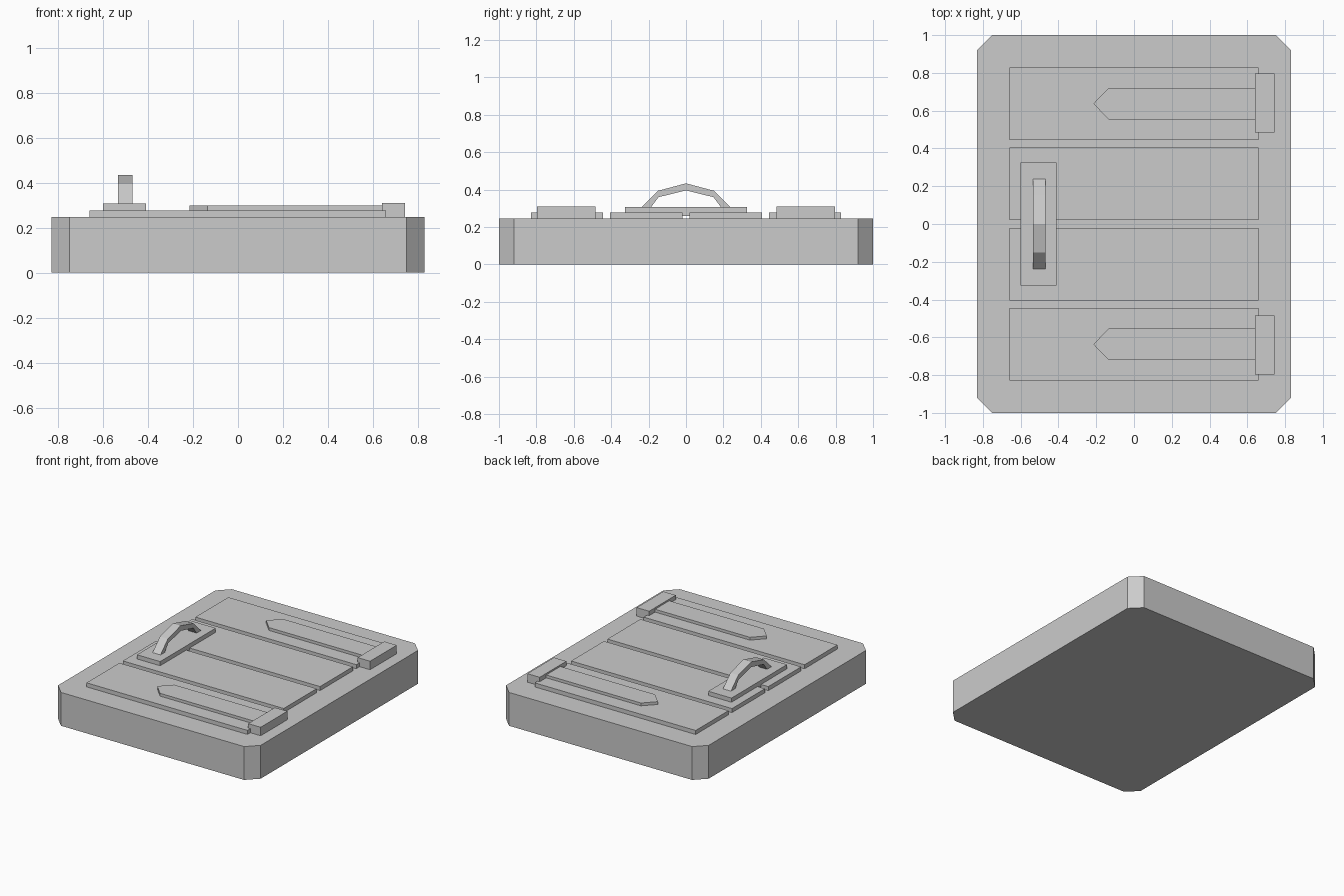
import bpy, bmesh
from mathutils import Vector

if "Cube" in bpy.data.objects:
    bpy.data.objects.remove(bpy.data.objects["Cube"])


def prism(name, outline, direction):
    """Extrude a closed 3D outline along a direction vector."""
    bm = bmesh.new()
    face = bm.faces.new([bm.verts.new(p) for p in outline])
    ext = bmesh.ops.extrude_face_region(bm, geom=[face])
    moved = [g for g in ext["geom"] if isinstance(g, bmesh.types.BMVert)]
    bmesh.ops.translate(bm, verts=moved, vec=Vector(direction))
    bmesh.ops.recalc_face_normals(bm, faces=bm.faces)
    mesh = bpy.data.meshes.new(name)
    bm.to_mesh(mesh)
    bm.free()
    obj = bpy.data.objects.new(name, mesh)
    bpy.context.collection.objects.link(obj)
    return obj


def slab(name, outline, z0, z1):
    return prism(name, [(x, y, z0) for x, y in outline], (0, 0, z1 - z0))


def box(name, x0, x1, y0, y1, z0, z1):
    return slab(name, [(x0, y0), (x1, y0), (x1, y1), (x0, y1)], z0, z1)


# Base slab with chamfered corners
X, Y, C = 0.83, 1.0, 0.08
slab("base", [(X - C, -Y), (X, -Y + C), (X, Y - C), (X - C, Y),
              (-X + C, Y), (-X, Y - C), (-X, -Y + C), (-X + C, -Y)], 0, 0.247)

# Planks
for i, y in enumerate((-0.637, -0.2125, 0.2125, 0.637)):
    box(f"plank_{i + 1}", -0.66, 0.658, y - 0.1925, y + 0.1925, 0.24, 0.277)

# Hinges: pointed strap and knuckle block on each side
for side, s in (("front", -1), ("back", 1)):
    y, w = 0.637 * s, 0.083
    slab(f"{side}_hinge_strap", [(-0.215, y), (-0.135, y - w), (0.66, y - w),
                                 (0.66, y + w), (-0.135, y + w)], 0.262, 0.298)
    box(f"{side}_hinge_block", 0.641, 0.743, 0.64 * s - 0.156, 0.64 * s + 0.156, 0.24, 0.31)

# Handle plate
box("handle_plate", -0.6, -0.41, -0.325, 0.325, 0.26, 0.308)

# Arched handle
outer = [(-0.245, 0.3), (-0.15, 0.394), (0, 0.434), (0.15, 0.394), (0.245, 0.3)]
inner = [(0.192, 0.3), (0.147, 0.36), (0, 0.396), (-0.147, 0.36), (-0.192, 0.3)]
prism("handle", [(-0.534, y, z) for y, z in outer + inner], (0.065, 0, 0))
